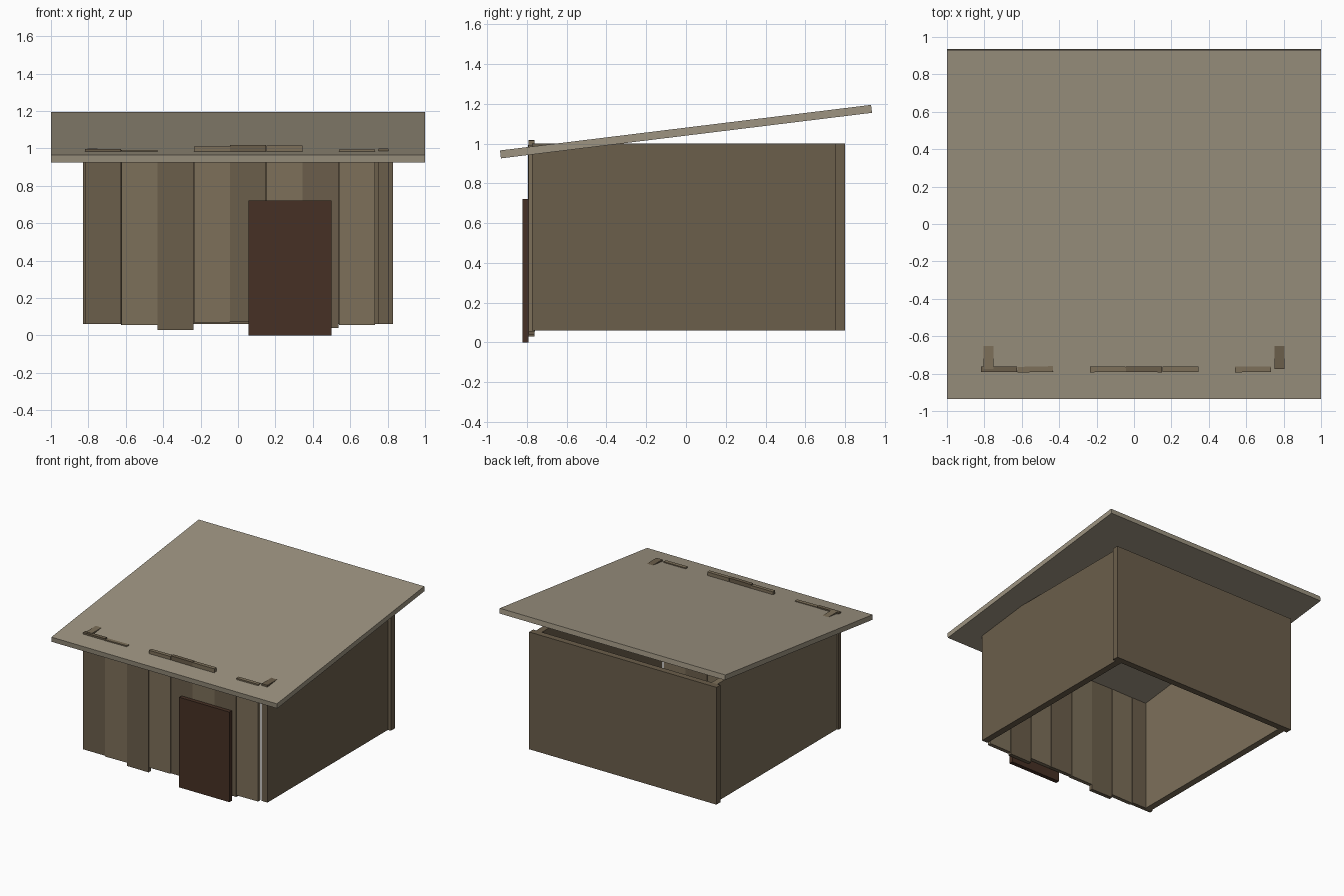
import bpy, math

if "Cube" in bpy.data.objects:
    bpy.data.objects.remove(bpy.data.objects["Cube"])


def material(name, rgb):
    m = bpy.data.materials.new(name)
    m.diffuse_color = (*rgb, 1)
    m.use_nodes = True
    m.node_tree.nodes["Principled BSDF"].inputs["Base Color"].default_value = m.diffuse_color
    return m


dark = material("dark_wood", (0.147, 0.112, 0.070))
light = material("light_wood", (0.205, 0.162, 0.102))
pale = material("roof_wood", (0.34, 0.295, 0.22))
brown = material("door_wood", (0.061, 0.030, 0.018))


def box(name, x, y, z, mat, rot=(0, 0, 0)):
    """Box spanning the (min, max) ranges, turned about its centre."""
    spans = (x, y, z)
    bpy.ops.mesh.primitive_cube_add(size=1, location=[(a + b) / 2 for a, b in spans])
    ob = bpy.context.object
    ob.name = name
    ob.scale = [b - a for a, b in spans]
    ob.rotation_euler = [math.radians(r) for r in rot]
    ob.data.materials.append(mat)
    return ob


# Solid back and side walls
box("back_wall", (-0.83, 0.83), (0.75, 0.80), (0.06, 1.0), dark)
box("right_wall", (0.752, 0.804), (-0.775, 0.75), (0.06, 1.0), dark)
box("left_wall", (-0.804, -0.752), (-0.775, 0.75), (0.06, 1.0), light)

# Uneven front planks: bottom, top, small turn
planks = [(0.06, 0.997, 0), (0.055, 0.992, 1.2), (0.03, 0.97, -0.6), (0.07, 1.01, 0.5),
          (0.075, 1.017, -0.5), (0.075, 1.015, 0.3), (0.04, 0.975, 0.6), (0.055, 0.994, 0.6)]
for i, (bottom, top, turn) in enumerate(planks):
    cx = -0.722 + 0.194 * i
    box(f"front_plank_{i + 1}", (cx - 0.096, cx + 0.096), (-0.792, -0.762),
        (bottom, top), light if i % 2 else dark, (0, 0, turn))

# Door standing proud of the planks
box("door", (0.055, 0.50), (-0.823, -0.791), (0.0, 0.722), brown)

# Lean-to roof sloping down to the front
box("roof", (-1, 1), (-0.94, 0.94), (1.04, 1.08), pale, (7, 0, 0))
